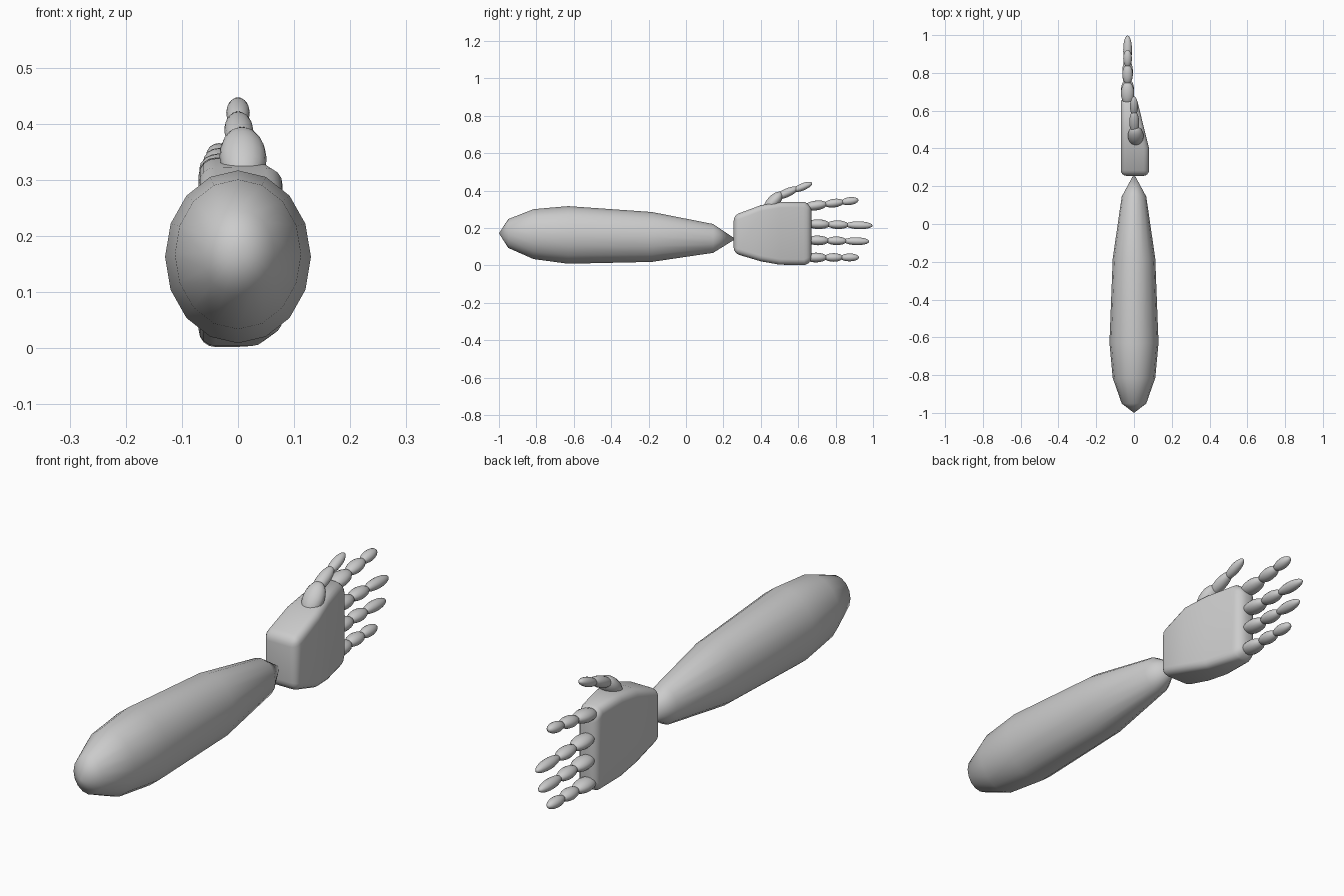
import bpy, bmesh, math
from mathutils import Vector, Matrix

if "Cube" in bpy.data.objects:
    bpy.data.objects.remove(bpy.data.objects["Cube"])


def finish(bm, name, angle):
    bmesh.ops.recalc_face_normals(bm, faces=bm.faces)
    me = bpy.data.meshes.new(name)
    bm.to_mesh(me)
    bm.free()
    ob = bpy.data.objects.new(name, me)
    bpy.context.collection.objects.link(ob)
    bpy.ops.object.select_all(action='DESELECT')
    ob.select_set(True)
    bpy.context.view_layer.objects.active = ob
    bpy.ops.object.shade_smooth_by_angle(angle=math.radians(angle))
    return ob


def bone(name, a, b, rx, rz):
    # ellipsoid running from a to b
    a, b = Vector(a), Vector(b)
    d = b - a
    y = d.normalized()
    x = y.cross(Vector((0, 0, 1))).normalized()
    z = x.cross(y)
    rot = Matrix((x, y, z)).transposed().to_4x4()
    m = Matrix.Translation((a + b) / 2) @ rot @ Matrix.Diagonal((rx, d.length / 2, rz, 1)) \
        @ Matrix.Rotation(math.pi / 2, 4, 'X')
    bm = bmesh.new()
    bmesh.ops.create_uvsphere(bm, u_segments=16, v_segments=10, radius=1, matrix=m)
    return finish(bm, name, 60)


# forearm: a low-poly sphere stretched more towards the wrist
bm = bmesh.new()
bmesh.ops.create_uvsphere(bm, u_segments=16, v_segments=6, radius=1)
for v in bm.verts:
    x, up, t = v.co
    y = -0.63 + t * (0.895 if t > 0 else 0.37)
    v.co = (x * 0.13, y, 0.163 - 0.024 * (y + 0.63) + up * 0.154)
finish(bm, "forearm", 70)

# palm: lofted block with rounded edges (y, x left, x right, z low, z high)
sections = [(0.255, -0.07, 0.08, 0.065, 0.268),
            (0.40, -0.07, 0.08, 0.022, 0.322),
            (0.50, -0.07, 0.055, 0.004, 0.338),
            (0.635, -0.07, 0.022, 0.002, 0.34),
            (0.672, -0.07, 0.012, 0.018, 0.315)]
bm = bmesh.new()
rings = [[bm.verts.new((x, y, z)) for x, z in ((l, a), (r, a), (r, b), (l, b))]
         for y, l, r, a, b in sections]
for p, q in zip(rings, rings[1:]):
    for i in range(4):
        j = (i + 1) % 4
        bm.faces.new((p[i], p[j], q[j], q[i]))
bm.faces.new(rings[0])
bm.faces.new(rings[-1])
bmesh.ops.recalc_face_normals(bm, faces=bm.faces)
palm_edges = [e for e in bm.edges if e.calc_face_angle(0) > math.radians(50)]
bmesh.ops.bevel(bm, geom=palm_edges, offset=0.03, segments=4, profile=0.5,
                affect='EDGES', clamp_overlap=True)
finish(bm, "palm", 40)

# fingers: three overlapping segments each (name, joints y, z at root, z at tip)
fingers = [("index", (0.63, 0.755, 0.845, 0.922), 0.312, 0.350),
           ("middle", (0.645, 0.77, 0.87, 0.998), 0.222, 0.213),
           ("ring", (0.645, 0.765, 0.86, 0.98), 0.135, 0.128),
           ("little", (0.635, 0.755, 0.84, 0.925), 0.042, 0.043)]
radii = [(0.035, 0.026), (0.028, 0.023), (0.023, 0.021)]
for name, ys, z0, z1 in fingers:
    def joint(y):
        t = (y - ys[0]) / (ys[3] - ys[0])
        return (-0.034, y, z0 + (z1 - z0) * t)
    for i in range(3):
        back = 0.016 if i else 0
        bone(f"{name}_finger_{i + 1}", joint(ys[i] - back), joint(ys[i + 1]), *radii[i])

# thumb
bone("thumb_1", (0.012, 0.42, 0.29), (0.006, 0.512, 0.39), 0.042, 0.033)
bone("thumb_2", (0.003, 0.475, 0.36), (0, 0.60, 0.415), 0.026, 0.023)
bone("thumb_3", (0, 0.57, 0.398), (0, 0.675, 0.441), 0.021, 0.019)
